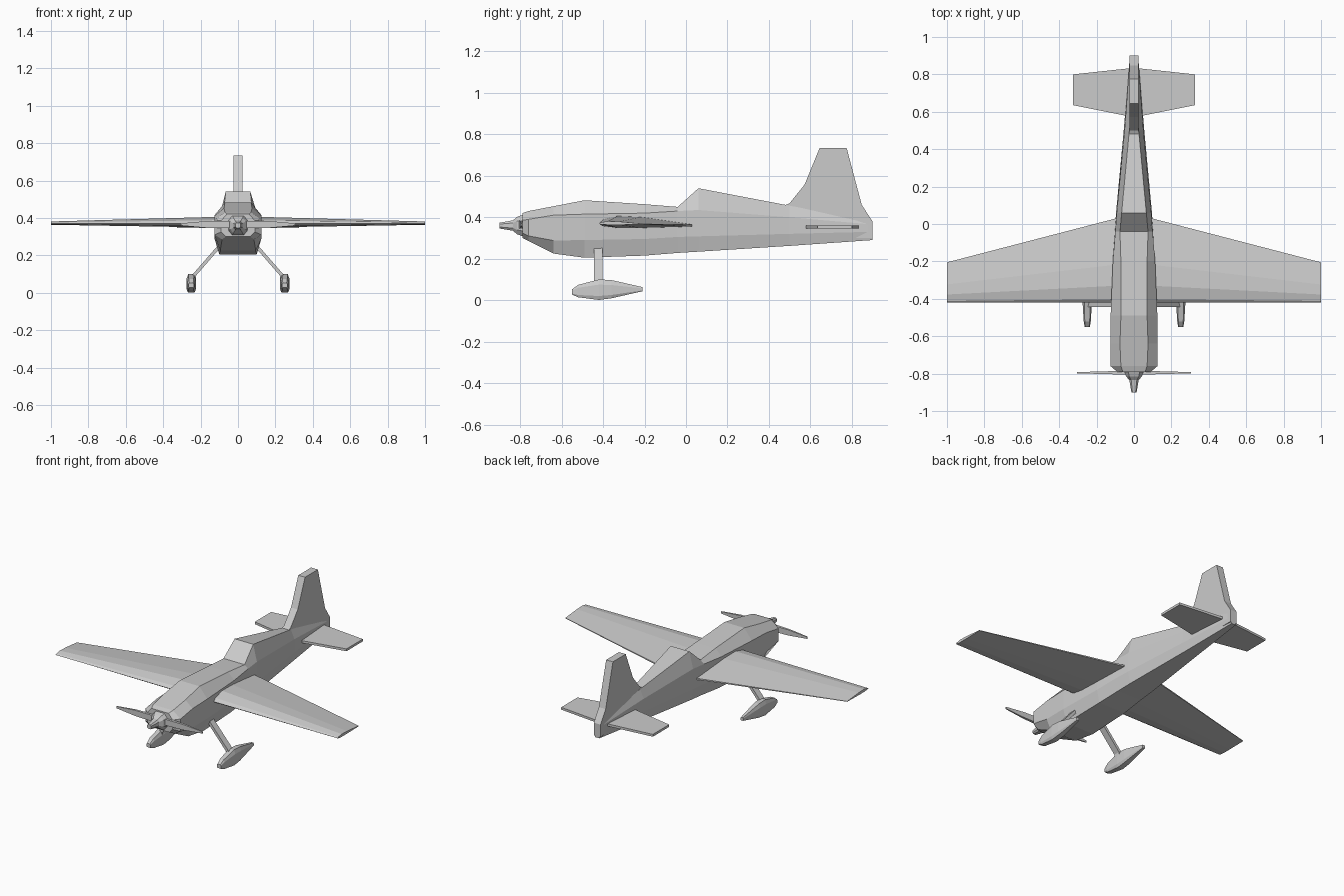
import bpy, bmesh
from mathutils import Vector


def loft(name, rings):
    """Skin a row of equal-length point rings and cap both ends."""
    bm = bmesh.new()
    rows = [[bm.verts.new(p) for p in r] for r in rings]
    n = len(rows[0])
    for a, b in zip(rows, rows[1:]):
        for i in range(n):
            j = (i + 1) % n
            bm.faces.new((a[i], a[j], b[j], b[i]))
    bm.faces.new(rows[0][::-1])
    bm.faces.new(rows[-1])
    bmesh.ops.recalc_face_normals(bm, faces=bm.faces)
    me = bpy.data.meshes.new(name)
    bm.to_mesh(me)
    bm.free()
    ob = bpy.data.objects.new(name, me)
    bpy.context.collection.objects.link(ob)
    return ob


def octagon(y, half, cx=0):
    """Eight-sided section at y from four (half width, z) pairs, bottom to top."""
    right = [(cx + w, y, z) for w, z in half]
    left = [(cx - w, y, z) for w, z in reversed(half)]
    return right + left


# Fuselage with canopy and spine
body = [
    (-.79, [(.065, .30), (.09, .325), (.09, .385), (.06, .42)]),
    (-.76, [(.085, .285), (.125, .31), (.125, .39), (.07, .43)]),
    (-.64, [(.095, .225), (.125, .288), (.125, .41), (.075, .453)]),
    (-.49, [(.10, .205), (.125, .29), (.125, .415), (.07, .482)]),
    (-.20, [(.095, .215), (.113, .295), (.113, .42), (.07, .463)]),
    (-.04, [(.085, .228), (.103, .305), (.10, .43), (.075, .45)]),
    (.06, [(.08, .234), (.096, .308), (.092, .435), (.066, .54)]),
    (.50, [(.045, .262), (.055, .32), (.05, .40), (.025, .456)]),
    (.90, [(.015, .29), (.022, .33), (.022, .365), (.018, .38)]),
]
loft("fuselage", [octagon(y, h) for y, h in body])

# Spinner
loft("spinner", [octagon(y, [(w * .6, .36 - w), (w, .36 - w * .5), (w, .36 + w * .5), (w * .6, .36 + w)])
                 for y, w in [(-.90, .014), (-.835, .025), (-.815, .042), (-.78, .055)]])

# Propeller blades
loft("propeller", [[(x, -.795 - t, .365 - c), (x, -.795 + t, .365 - c),
                    (x, -.795 + t, .365 + c), (x, -.795 - t, .365 + c)]
                   for x, t, c in [(-.305, .003, .006), (-.17, .007, .018), (0, .011, .02),
                                   (.17, .007, .018), (.305, .003, .006)]])

# Wing, straight leading edge and swept trailing edge
foil = [(0, 0), (.04, .5), (.2, 1), (.45, .85), (1, -.15),
        (1, -.4), (.45, -.6), (.2, -.6), (.04, -.35)]
loft("wing", [[(x, -.42 + f * chord, .37 + h * t) for f, h in foil]
              for x, chord, t in [(-1, .215, .011), (0, .475, .039), (1, .215, .011)]])

# Tailplane
loft("tailplane", [[(x, a, .345), (x, b, .345), (x, b, .36), (x, a, .36)]
                   for x, a, b in [(-.325, .635, .80), (0, .57, .835), (.325, .635, .80)]])

# Fin and rudder
fin = [(.44, .44), (.50, .468), (.572, .557), (.645, .735), (.775, .735),
       (.848, .46), (.90, .38), (.90, .30), (.80, .30)]
loft("fin", [[(x, y, z) for y, z in fin] for x in (-.024, .024)])

# Landing gear on both sides
pod = [
    (-.55, [(.010, .027), (.014, .032), (.014, .046), (.010, .052)]),
    (-.52, [(.014, .014), (.019, .025), (.019, .06), (.013, .074)]),
    (-.42, [(.018, .001), (.025, .02), (.025, .075), (.016, .10)]),
    (-.36, [(.017, .009), (.024, .025), (.024, .073), (.016, .097)]),
    (-.21, [(.007, .043), (.010, .047), (.010, .057), (.007, .063)]),
]
for side, s in (("left", -1), ("right", 1)):
    loft(side + "_wheel_fairing", [octagon(y, h, s * .25) for y, h in pod])
    loft(side + "_gear_leg", [[(s * (x - .012), y0, z), (s * (x + .012), y0, z),
                               (s * (x + .012), y1, z), (s * (x - .012), y1, z)]
                              for x, z, y0, y1 in [(.085, .265, -.445, -.403), (.236, .092, -.445, -.403),
                                                   (.242, .05, -.44, -.408)]])
